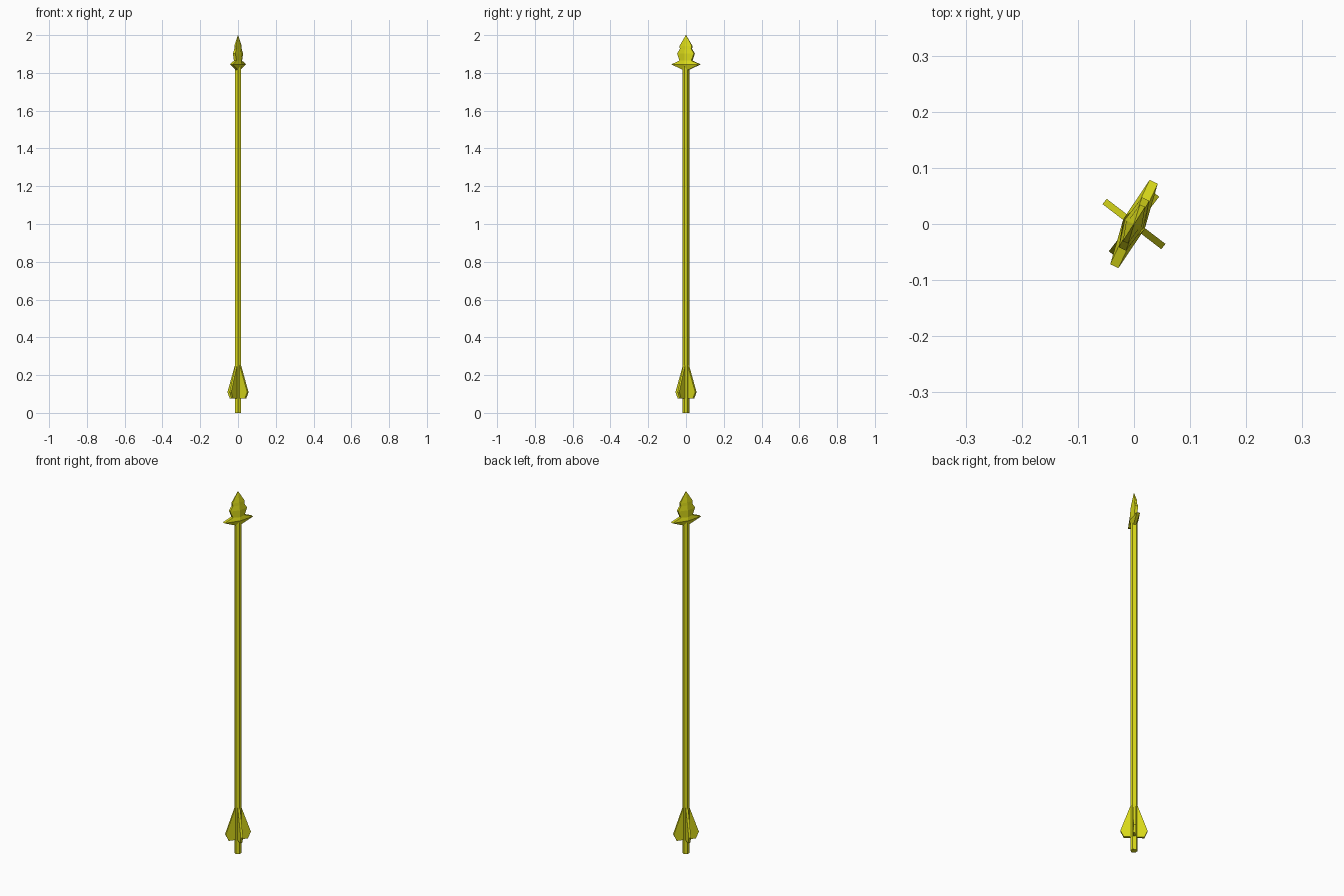
import bpy, bmesh, math
from mathutils import Matrix

if "Cube" in bpy.data.objects:
    bpy.data.objects.remove(bpy.data.objects["Cube"])

yellow = bpy.data.materials.new("olive yellow")
yellow.diffuse_color = (0.7, 0.7, 0.01, 1)
yellow.use_nodes = True
yellow.node_tree.nodes["Principled BSDF"].inputs["Base Color"].default_value = yellow.diffuse_color


def make_object(name, bm, angle=0):
    """Turn a bmesh into a flat shaded object, rotated about z."""
    bmesh.ops.rotate(bm, verts=bm.verts, matrix=Matrix.Rotation(math.radians(angle), 3, 'Z'))
    bmesh.ops.recalc_face_normals(bm, faces=bm.faces)
    mesh = bpy.data.meshes.new(name)
    bm.to_mesh(mesh)
    bm.free()
    mesh.materials.append(yellow)
    obj = bpy.data.objects.new(name, mesh)
    bpy.context.collection.objects.link(obj)
    return obj


# Shaft: six sided rod with corners facing front and back
bm = bmesh.new()
bmesh.ops.create_cone(bm, cap_ends=True, segments=6, radius1=0.018, radius2=0.018, depth=1.84,
                      matrix=Matrix.Translation((0, 0, 0.92)))
xs = max(v.co.x for v in bm.verts)
make_object("shaft", bm, 90 if xs > 0.017 else 0)

# Fletching: four thin vanes around the tail
vane = [(0, 0.255), (0.015, 0.255), (0.066, 0.11), (0.05, 0.075), (0, 0.075)]
for i in range(4):
    bm = bmesh.new()
    face = bm.faces.new([bm.verts.new((r, -0.006, z)) for r, z in vane])
    ext = bmesh.ops.extrude_face_region(bm, geom=[face])
    bmesh.ops.translate(bm, vec=(0, 0.012, 0),
                        verts=[g for g in ext["geom"] if isinstance(g, bmesh.types.BMVert)])
    make_object(f"fletching_vane_{i + 1}", bm, 52.5 + 90 * i)

# Arrowhead: ridged blade lofted through rows of (z, half width, ridge, edge thickness)
rows = [(1.815, 0.012, 0.012, 0.006), (1.845, 0.083, 0.021, 0.008),
        (1.865, 0.034, 0.021, 0.008), (1.902, 0.049, 0.018, 0.007),
        (1.927, 0.033, 0.015, 0.006), (1.942, 0.036, 0.012, 0.005),
        (2.0, 0.001, 0.001, 0.0005)]
bm = bmesh.new()
rings = []
for z, w, t, e in rows:
    section = [(w, -e), (w, e), (0, t), (-w, e), (-w, -e), (0, -t)]
    rings.append([bm.verts.new((x, y, z)) for x, y in section])
for a, b in zip(rings, rings[1:]):
    for k in range(6):
        n = (k + 1) % 6
        bm.faces.new((a[k], a[n], b[n], b[k]))
bm.faces.new(rings[0])
bm.faces.new(rings[-1])
make_object("arrowhead", bm, 65)
